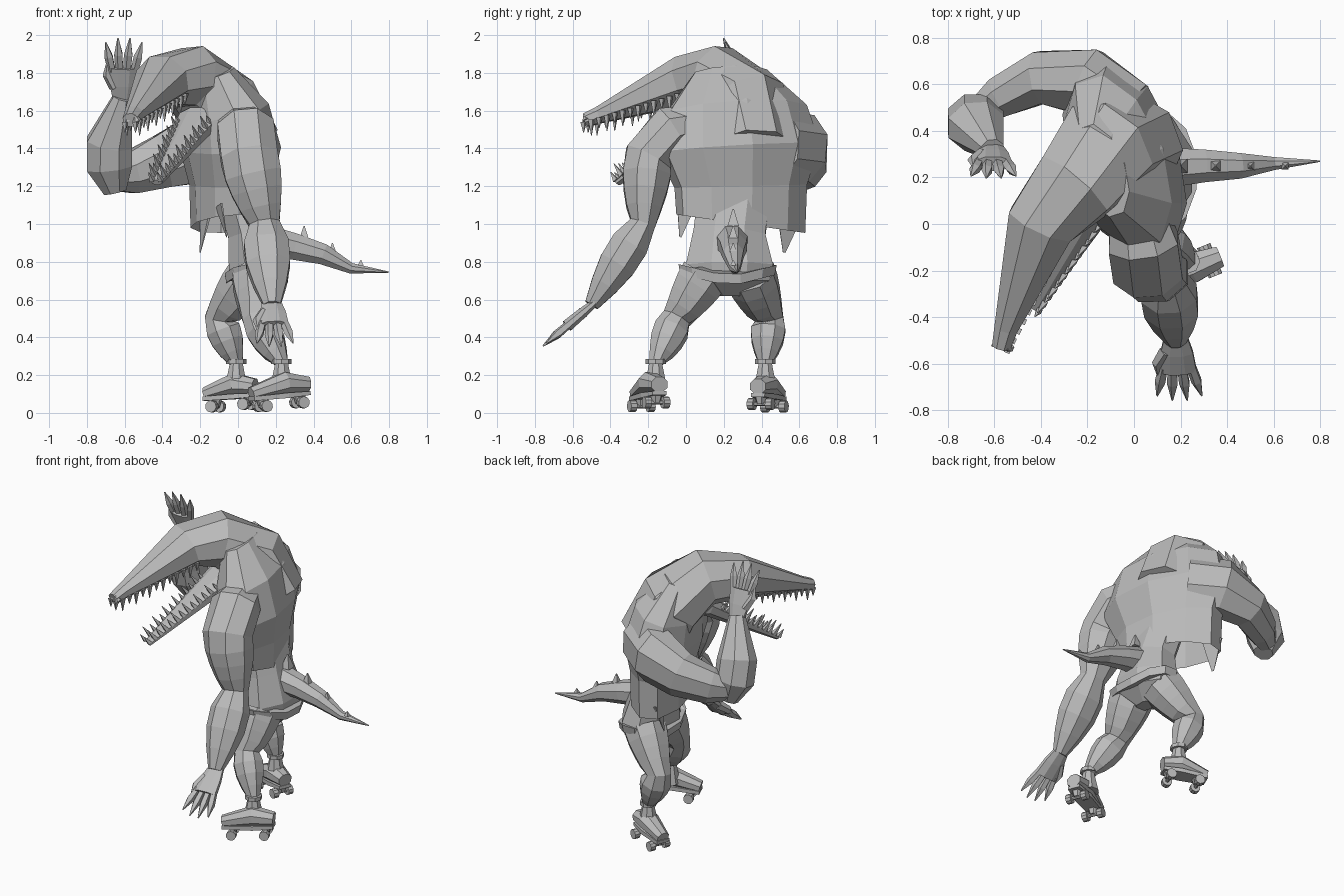
import bpy
import bmesh
from math import cos, sin, pi
from mathutils import Vector

cube = bpy.data.objects.get("Cube")
if cube:
    bpy.data.objects.remove(cube)

shade = (.5, .5, .5, 1)
grey = bpy.data.materials.new("plain grey")
grey.use_nodes = True
grey.diffuse_color = shade
grey.node_tree.nodes["Principled BSDF"].inputs["Base Color"].default_value = shade

RIGHT = Vector((1, 0, 0))
BACK = Vector((0, 1, 0))
UP = Vector((0, 0, 1))
SHOULDER_LINE = Vector((-.33, 1, 0)).normalized()
HEAD_SIDE = Vector((.9, -.4, 0)).normalized()


def skin(name, strands, side, sides=8, flat=1, capped=True):
    """Skin strands of (point, radius); flat is the depth of a section per width."""
    bm = bmesh.new()
    angles = [2 * pi * (j + .5) / sides for j in range(sides)]
    for strand in strands:
        points = [point for point, radius in strand]
        loops = []
        for i, (point, radius) in enumerate(strand):
            along = points[min(i + 1, len(points) - 1)] - points[max(i - 1, 0)]
            along.normalize()
            across = (side - along * side.dot(along)).normalized()
            depth = along.cross(across) * flat
            reach = radius / cos(pi / sides)
            loops.append([bm.verts.new(point + (across * cos(a) + depth * sin(a)) * reach)
                          for a in angles])
        for lower, upper in zip(loops, loops[1:]):
            for j in range(sides):
                k = (j + 1) % sides
                bm.faces.new((lower[j], lower[k], upper[k], upper[j]))
        if capped:
            bm.faces.new(loops[0])
        bm.faces.new(loops[-1])
    bmesh.ops.recalc_face_normals(bm, faces=bm.faces)
    mesh = bpy.data.meshes.new(name)
    bm.to_mesh(mesh)
    bm.free()
    mesh.materials.append(grey)
    part = bpy.data.objects.new(name, mesh)
    bpy.context.collection.objects.link(part)
    return part


def chain(path, radii, muscles=None):
    """Join path points into one strand; a muscle swells the span that follows a joint."""
    path = [Vector(point) for point in path]
    strand = [(path[0], radii[0])]
    for i in range(len(path) - 1):
        muscle = muscles[i] if muscles else 0
        steps = 4 if muscle else 1
        for step in range(1, steps + 1):
            f = step / steps
            radius = radii[i] + (radii[i + 1] - radii[i]) * f + muscle * sin(pi * f ** .8)
            strand.append((path[i].lerp(path[i + 1], f), radius))
    return strand


def spike(base, tip, radius):
    return [(base, radius), (tip, radius / 9)]


def slant(part, rule, below):
    for vertex in part.data.vertices:
        if vertex.co.z < below:
            vertex.co.z += rule(vertex.co.y)


# Waist, hips and drooping belt
waist = chain([(.1, .23, .62), (.1, .23, .7), (.1, .23, .78), (.07, .23, .95), (0, .26, 1.2)],
              [.07, .21, .23, .19, .19])
skin("waist", [waist], BACK, flat=.65)
belt = skin("belt", [chain([(.1, .22, .7), (.1, .22, .75)], [.25, .26])], BACK, 12, flat=.65)
slant(belt, lambda y: abs(y - .23) / 4 - .03, below=1)

# Hunched upper body with an open, slanted hem and two hanging points
vest = chain([(-.04, .29, 1), (-.04, .29, 1.2), (-.04, .28, 1.4), (-.07, .26, 1.6),
              (-.14, .23, 1.8)], [.34, .35, .43, .38, .2])
vest = skin("vest", [vest], SHOULDER_LINE, 10, flat=.53, capped=False)
slant(vest, lambda y: (.3 - y) / 7, below=1.1)
skin("vest_points", [spike(Vector((-.17, .55, 1.05)), Vector((-.2, .52, .85)), .07),
                     spike(Vector((-.1, 0, 1.1)), Vector((-.06, -.03, .93)), .05)],
     SHOULDER_LINE, 4, flat=.1)

# Neck running into the long snout, and the dropped jaw
snout_tip = Vector((-.57, -.53, 1.55))
jaw_tip = Vector((-.43, -.36, 1.22))
skin("head", [chain([(0, .35, 1.4), (-.12, .32, 1.65), (-.26, .16, 1.78), (-.4, 0, 1.76),
                     (-.55, -.45, 1.58), snout_tip],
                    [.22, .22, .18, .145, .05, .04])], HEAD_SIDE, flat=.9)
skin("jaw", [chain([(-.05, .3, 1.6), (-.2, .1, 1.56), jaw_tip], [.16, .12, .03])],
     HEAD_SIDE, flat=.5)
nostril = snout_tip + UP * .03
skin("nostrils", [spike(nostril + HEAD_SIDE * s - snout_tip * .02, nostril + HEAD_SIDE * s, .02)
                  for s in (-.025, .025)], HEAD_SIDE, 6)


def tooth_row(start, end, wide, narrow, point, count=13):
    teeth = []
    for side in (-1, 1):
        for i in range(count):
            f = i / (count - 1)
            base = start.lerp(end, f) + HEAD_SIDE * side * (wide + (narrow - wide) * f)
            size = 1.2 if i % 2 else .8
            teeth.append(spike(base, base + point * size, .013))
    return teeth


skin("upper_teeth", tooth_row(Vector((-.38, 0, 1.69)), snout_tip - UP * .01, .11, .03, UP * -.07),
     HEAD_SIDE, 4)
skin("lower_teeth", tooth_row(Vector((-.23, .03, 1.53)), jaw_tip + UP * .01, .09, .025,
                              Vector((-.025, -.035, .055))), HEAD_SIDE, 4)


# Arms, the left lowered and the right raised beside the head
left_wrist = Vector((.18, -.5, .57))
right_wrist = Vector((-.61, .32, 1.67))
skin("left_arm", [chain([(0, .12, 1.55), (.04, -.08, 1.5), (.06, -.2, 1.35), (.14, -.23, 1),
                         left_wrist],
                        [.1, .15, .15, .08, .045], [0, 0, .02, .055])], RIGHT, flat=.85)
skin("right_upper_arm", [chain([(-.03, .48, 1.42), (-.2, .61, 1.4), (-.4, .63, 1.33),
                                (-.57, .55, 1.27), (-.7, .46, 1.24)],
                               [.18, .18, .14, .11, .06])], UP, flat=.8)
skin("right_forearm", [chain([(-.65, .47, 1.17), (-.68, .45, 1.3), (-.68, .42, 1.43), right_wrist],
                             [.06, .12, .12, .05])], RIGHT, flat=.9)


def hand(name, wrist, aim):
    aim = Vector(aim).normalized()
    skin(name + "_palm", [chain([wrist - aim * .02, wrist + aim * .07, wrist + aim * .17],
                                [.05, .07, .08])], RIGHT, flat=.4)
    fingers = []
    for place in (-1.5, -.5, .5, 1.5):
        spread = RIGHT * place * .04
        base = wrist + aim * .15 + spread
        reach = aim * (.2 - abs(place) / 40) + spread * .6
        fingers.append(chain([base, base + reach / 2, base + reach], [.018, .02, .003]))
    thumb = wrist + aim * .06 - RIGHT * .045
    bend = thumb + aim * .07 - RIGHT * .04
    fingers.append(chain([thumb, bend, bend + aim * .08], [.025, .02, .003]))
    skin(name + "_fingers", fingers, RIGHT, 5)


hand("left_hand", left_wrist, (.05, -.76, -.64))
hand("right_hand", right_wrist, (.02, -.36, .93))

# Legs: hip, knee, ankle and foot
left_ankle = Vector((.23, -.16, .26))
right_ankle = Vector((-.01, .42, .26))
for name, hip, knee, ankle in (("left", (.1, .1, .73), (.1, -.05, .5), left_ankle),
                               ("right", (.07, .34, .73), (-.1, .44, .5), right_ankle)):
    skin(name + "_leg", [chain([hip, knee, ankle, ankle - UP * .13], [.13, .075, .035, .06],
                               [.01, .03, 0])], BACK)


def skate(name, ankle, heel, toe):
    heel, toe = Vector(heel), Vector(toe)
    ahead = (toe - heel).normalized()
    side = UP.cross(ahead)
    middle = heel.lerp(toe, .4)
    skin(name + "_cuff", [[(ankle, .05), (ankle + UP * .025, .05)]], side)
    skin(name + "_boot", [chain([heel + UP * .12, middle + UP * .14, toe + UP * .1],
                                [.045, .065, .04])], side, flat=.9)
    skin(name + "_sole", [chain([heel, middle, toe], [.04, .055, .045])], side, 4, flat=.25)
    for vertex in bpy.data.objects[name + "_sole"].data.vertices:
        vertex.co += UP * .075
    wheels, trucks = [], []
    for f in (.15, .8):
        axle = heel.lerp(toe, f) + UP * .03
        trucks.append([(axle - side * .05, .01), (axle + side * .05, .01)])
        trucks.append([(axle, .02), (axle + UP * .04, .03)])
        for s in (-1, 1):
            wheels.append([(axle + side * s * w, .03) for w in (.035, .07)])
    skin(name + "_wheels", wheels, ahead, 10)
    skin(name + "_trucks", trucks, ahead, 6)


skate("left_skate", left_ankle, (.37, -.14, .03), (.07, -.26, 0))
skate("right_skate", right_ankle, (.09, .38, .02), (-.17, .49, 0))

# Tail with a row of spikes that shrink toward the tip
skin("tail", [chain([(.1, .24, .92), (.3, .25, .88), (.45, .25, .84), (.6, .26, .765),
                     (.8, .27, .745)], [.09, .07, .055, .028, .003])], BACK)
spikes = []
for i in range(4):
    base = Vector((.2 + .15 * i, .25, .99 - .07 * i))
    spikes.append(spike(base, base + UP * (.09 - .02 * i), .03 - .005 * i))
skin("tail_spikes", spikes, BACK, 4)
